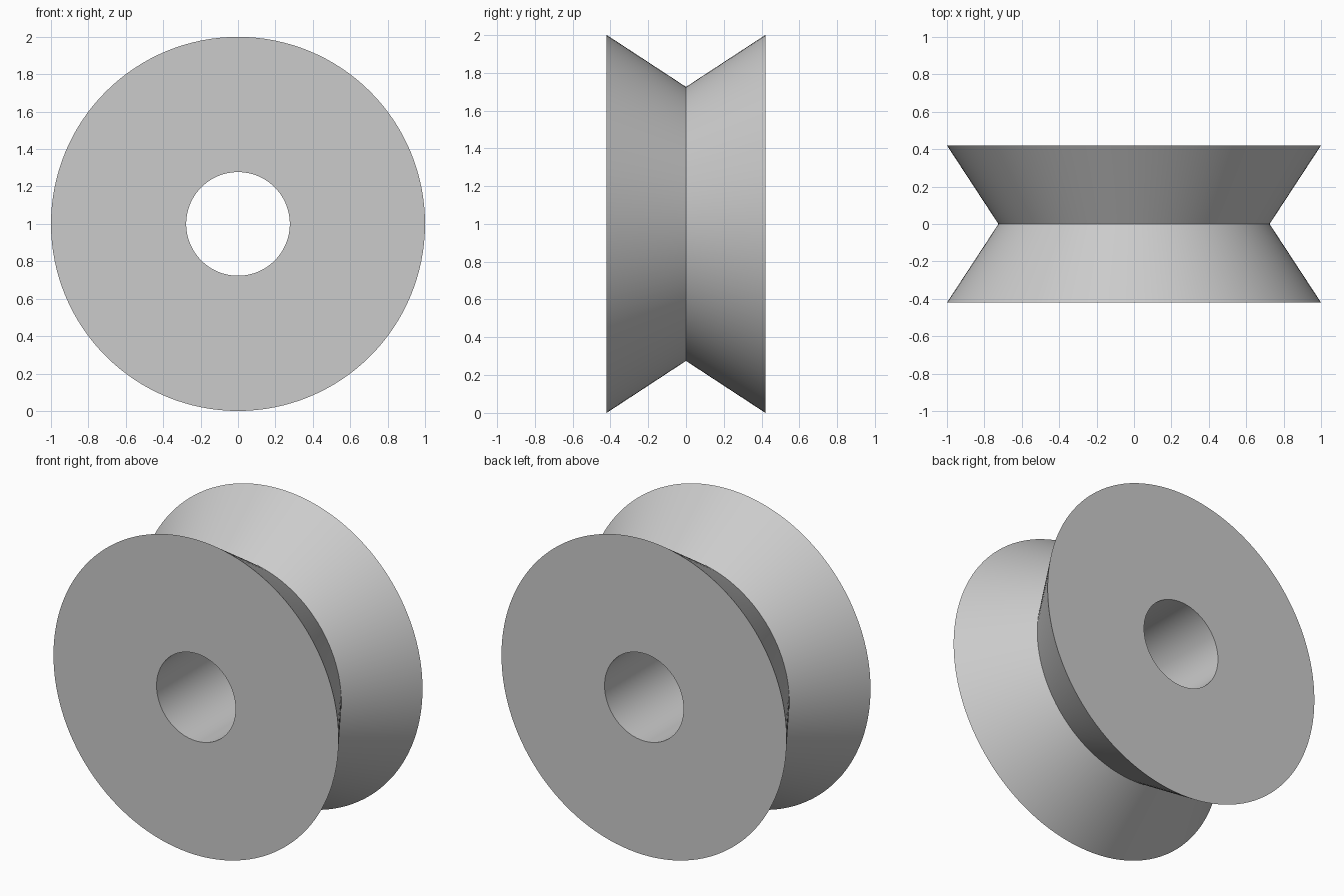
import bpy
import bmesh
import math
from mathutils import Vector, Matrix

cube = bpy.data.objects.get("Cube")
if cube:
    bpy.data.objects.remove(cube, do_unlink=True)

RIM, GROOVE, BORE, HALF_WIDTH = 1.0, 0.725, 0.277, 0.42
SEGMENTS = 128

# Plain grey material
grey = bpy.data.materials.new("plain_grey")
grey.use_nodes = True
colour = (0.6, 0.6, 0.6, 1)
grey.diffuse_color = colour
grey.node_tree.nodes["Principled BSDF"].inputs["Base Color"].default_value = colour

# V-groove wheel: closed cross-section of (radius, depth) spun about the axle
profile = [(BORE, -HALF_WIDTH), (RIM, -HALF_WIDTH), (GROOVE, 0),
           (RIM, HALF_WIDTH), (BORE, HALF_WIDTH)]
bm = bmesh.new()
rings = []
for i in range(SEGMENTS):
    turn = Matrix.Rotation(math.tau * i / SEGMENTS, 3, "Y")
    rings.append([bm.verts.new(turn @ Vector((r, y, 0)) + Vector((0, 0, RIM)))
                  for r, y in profile])
for i, ring in enumerate(rings):
    following = rings[(i + 1) % SEGMENTS]
    for j in range(len(profile)):
        k = (j + 1) % len(profile)
        bm.faces.new((ring[j], ring[k], following[k], following[j]))
bmesh.ops.recalc_face_normals(bm, faces=bm.faces)

mesh = bpy.data.meshes.new("grooved_wheel")
bm.to_mesh(mesh)
bm.free()
mesh.materials.append(grey)
wheel = bpy.data.objects.new("grooved_wheel", mesh)
bpy.context.collection.objects.link(wheel)

# Smooth round walls, sharp rims and groove
bpy.ops.object.select_all(action="DESELECT")
wheel.select_set(True)
bpy.context.view_layer.objects.active = wheel
bpy.ops.object.shade_smooth_by_angle(angle=math.radians(30))
